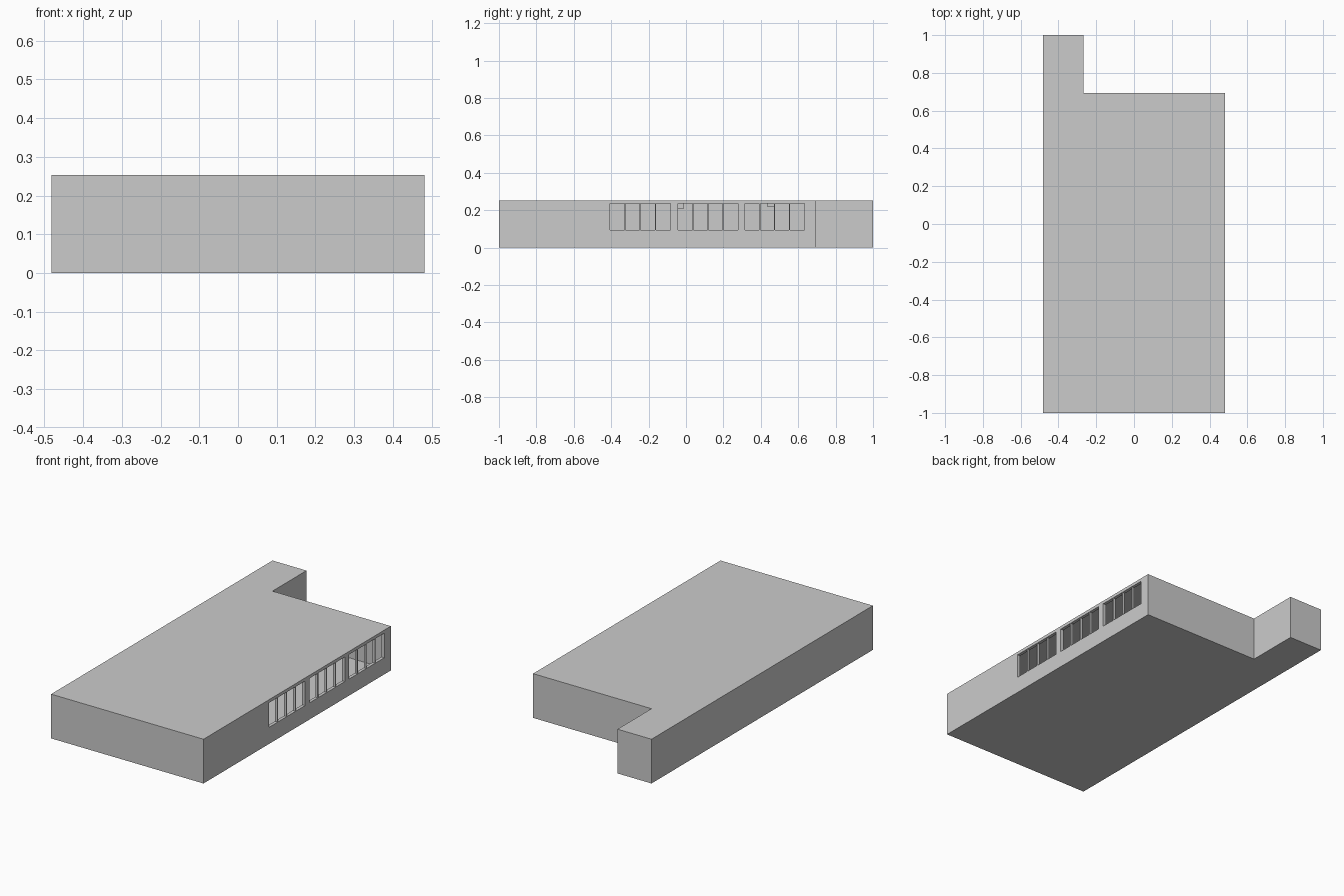
import bpy, bmesh

if "Cube" in bpy.data.objects:
    bpy.data.objects.remove(bpy.data.objects["Cube"])


def make_object(name, bm):
    bmesh.ops.recalc_face_normals(bm, faces=bm.faces)
    mesh = bpy.data.meshes.new(name)
    bm.to_mesh(mesh)
    bm.free()
    obj = bpy.data.objects.new(name, mesh)
    bpy.context.collection.objects.link(obj)
    return obj


def add_box(bm, lo, hi):
    verts = bmesh.ops.create_cube(bm, size=1)["verts"]
    for v in verts:
        for i in range(3):
            v.co[i] = lo[i] if v.co[i] < 0 else hi[i]


def boxes(name, items):
    bm = bmesh.new()
    for lo, hi in items:
        add_box(bm, lo, hi)
    return make_object(name, bm)


def cut(obj, cutter):
    cutter.hide_render = True
    cutter.hide_viewport = True
    mod = obj.modifiers.new(cutter.name, "BOOLEAN")
    mod.operation = "DIFFERENCE"
    mod.solver = "EXACT"
    mod.object = cutter


HALF_W, HEIGHT = 0.482, 0.253
WIN_Z = (0.095, 0.235)
GROUPS = [(-0.407, -0.083), (-0.043, 0.277), (0.315, 0.633)]

# Building shell: L-shaped footprint with the wing at the back left
profile = [(-HALF_W, -1), (HALF_W, -1), (HALF_W, 0.693),
           (-0.267, 0.693), (-0.267, 1), (-HALF_W, 1)]
bm = bmesh.new()
base = bm.faces.new([bm.verts.new((x, y, 0)) for x, y in profile])
top = bmesh.ops.extrude_face_region(bm, geom=[base])["geom"]
bmesh.ops.translate(bm, vec=(0, 0, HEIGHT),
                    verts=[g for g in top if isinstance(g, bmesh.types.BMVert)])
building = make_object("building", bm)

# Hollow main room and the three window openings
cut(building, boxes("room_cutter", [((-0.262, -0.67, 0.006), (0.464, 0.685, 0.247))]))
cut(building, boxes("window_cutter",
                    [((0.44, a, WIN_Z[0]), (0.52, b, WIN_Z[1])) for a, b in GROUPS]))

# Upright bars dividing each opening into four panes
bars = []
for a, b in GROUPS:
    for i in range(1, 4):
        y = a + (b - a) * i / 4
        bars.append(((0.466, y - 0.003, WIN_Z[0]), (0.48, y + 0.003, WIN_Z[1])))
boxes("window_bars", bars)

# Trim rail high on the inner wall
boxes("wall_rail", [((-0.264, -0.66, 0.2), (-0.255, 0.68, 0.215))])

# Small ceiling fittings
boxes("ceiling_fittings", [((0.1, y - 0.02, z), (0.14, y + 0.02, 0.249))
                           for y, z in ((-0.03, 0.21), (0.455, 0.218))])
